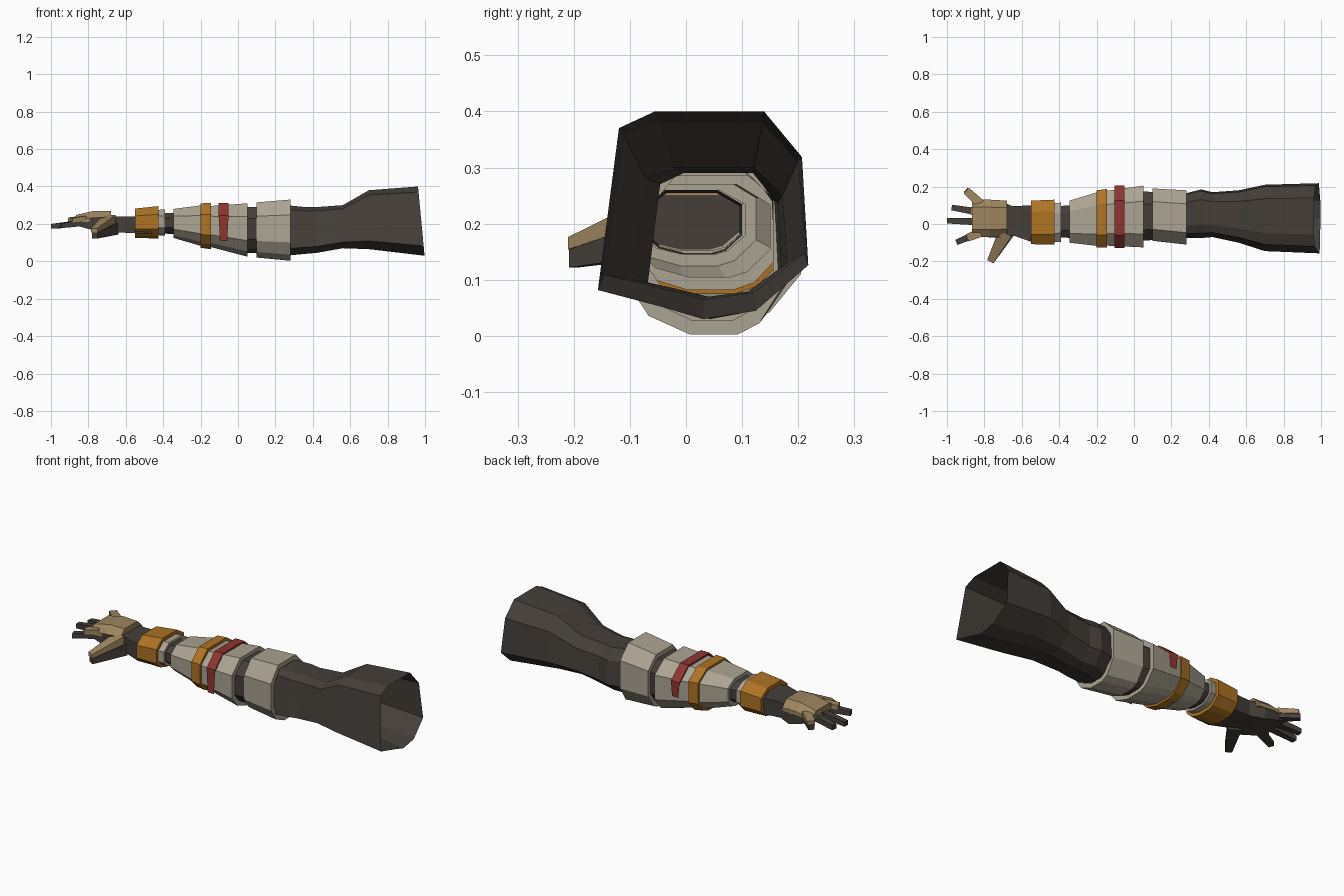
import bpy, bmesh
from mathutils import Vector

cube = bpy.data.objects.get("Cube")
if cube:
    bpy.data.objects.remove(cube)


def material(name, rgb):
    m = bpy.data.materials.new(name)
    m.use_nodes = True
    m.diffuse_color = (*rgb, 1)
    m.node_tree.nodes["Principled BSDF"].inputs["Base Color"].default_value = (*rgb, 1)
    return m


dark = material("dark cloth", (.058, .049, .041))
white = material("bone plate", (.41, .37, .29))
tan = material("tan leather", (.34, .235, .115))
orange = material("orange band", (.42, .17, .017))
red = material("red strap", (.27, .035, .03))

# Cross-sections in unit width and height
SLEEVE = [(.1, .92), (.27, 1), (.79, 1), (.97, .78), (1, .26), (.75, .04), (.5, 0), (.3, .06), (0, .14)]
PLATE = [(0, .75), (.22, 1), (.75, 1), (1, .78), (1, .3), (.83, .06), (.7, 0), (.4, 0), (.15, .1), (0, .3)]
BOX = [(0, 1), (1, 1), (1, 0), (0, 0)]
SLAB = [(0, .35), (.2, 1), (.8, 1), (1, .35), (1, 0), (0, 0)]


def build(name, mat, rings, closed=True, caps=False):
    bm = bmesh.new()
    loops = [[bm.verts.new(p) for p in r] for r in rings]
    n = len(loops[0])
    for a, b in zip(loops, loops[1:]):
        for i in range(n if closed else n - 1):
            j = (i + 1) % n
            bm.faces.new((a[i], a[j], b[j], b[i]))
    if caps:
        bm.faces.new(loops[0])
        bm.faces.new(loops[-1])
    bmesh.ops.recalc_face_normals(bm, faces=bm.faces)
    me = bpy.data.meshes.new(name)
    bm.to_mesh(me)
    bm.free()
    me.materials.append(mat)
    ob = bpy.data.objects.new(name, me)
    bpy.context.scene.collection.objects.link(ob)
    return ob


def section(profile, x, y0, y1, z0, z1, lean=0):
    return [(x - lean * (v - .5), y0 + u * (y1 - y0), z0 + v * (z1 - z0)) for u, v in profile]


def tube(name, mat, profile, stations, rim=0, caps=False):
    # Each station is x, y range, z range; rim folds both open ends inward
    def inset(s):
        return (s[0], s[1] + rim, s[2] - rim, s[3] + rim, s[4] - rim)
    if rim:
        stations = [inset(stations[0]), *stations, inset(stations[-1])]
    return build(name, mat, [section(profile, *s) for s in stations], caps=caps)


# Sleeve, open at the shoulder
tube("sleeve", dark, SLEEVE, [
    (.26, -.075, .16, .03, .30), (.36, -.075, .185, .04, .29), (.42, -.07, .17, .045, .29),
    (.56, -.1, .18, .07, .30), (.70, -.145, .21, .065, .38), (.98, -.157, .218, .03, .40, .035)])
# Layered forearm armour
tube("elbow_cuff", white, PLATE, [(.10, -.09, .19, .02, .315), (.28, -.11, .18, .003, .33)], .025)
tube("elbow_lining", dark, PLATE, [(.03, -.09, .175, .045, .29), (.12, -.085, .17, .045, .29)])
tube("forearm_plate", white, PLATE, [(-.16, -.115, .175, .08, .295), (.05, -.125, .205, .025, .31)], .025)
tube("forearm_band", orange, PLATE, [(-.2, -.125, .18, .072, .31), (-.145, -.127, .187, .065, .312)], .018)
tube("lower_forearm_plate", white, PLATE, [(-.345, -.1, .125, .125, .28), (-.19, -.118, .172, .08, .30)], .02)
tube("wrist_lining", dark, PLATE, [(-.44, -.07, .095, .15, .255), (-.32, -.075, .10, .145, .26)])
tube("wrist_ring", white, PLATE, [(-.43, -.095, .11, .14, .275), (-.39, -.095, .115, .137, .277)], .015)
tube("wrist_cuff", orange, PLATE, [(-.55, -.108, .125, .125, .282), (-.425, -.11, .13, .122, .295)], .022)

# Red strap over the top and down both sides
strap = [(-.129, .11), (-.129, .245), (-.06, .312), (.125, .312), (.205, .245), (.205, .16)]
arch = [(1, .0), (1, .0), (1.05, .005), (1.05, .005), (1, .0), (1, .0)]
build("red_strap", red, [
    [(-.077 + s * .026 * (.7 if z < .2 else 1), y, z - d) for y, z in strap]
    for s, d in ((-1, .01), (-1, 0), (1, 0), (1, .01))], closed=False)

# Palm and wrist
tube("palm", dark, BOX, [
    (-.46, -.09, .095, .15, .25), (-.55, -.095, .1, .15, .24), (-.65, -.06, .095, .155, .24),
    (-.72, -.075, .125, .15, .235), (-.86, -.065, .125, .19, .225)], caps=True)
tube("hand_back", tan, SLAB, [
    (-.68, -.065, .125, .21, .268), (-.77, -.07, .13, .215, .27), (-.865, -.07, .13, .205, .248)], caps=True)


def finger(name, mat, start, end, w, h, tip=.75):
    a, b = Vector(start), Vector(end)
    side = (b - a).cross(Vector((0, 0, 1))).normalized()
    up = Vector((0, 0, 1))
    rings = [[p + side * w * s * k + up * h * t * k for s, t in ((-1, -1), (-1, 1), (1, 1), (1, -1))]
             for p, k in ((a, 1), (b, tip))]
    build(name, mat, rings, caps=True)


# Fingers: dark glove with a tan guard over the first joints
for name, y0, tip, guard in (
        ("index", -.045, (-.95, -.098, .19), .55), ("middle", .012, (-1, .018, .187), .25),
        ("ring", .062, (-.975, .088, .187), .35), ("little", .108, (-.9, .182, .2), .95)):
    base = Vector((-.82, y0, .207))
    tip = Vector(tip)
    finger(name + "_finger", dark, base, tip, .02, .017)
    lift = Vector((0, 0, .022))
    finger(name + "_guard", tan, base + lift, base.lerp(tip, guard) + lift, .024, .014, .85)

# Thumb
finger("thumb", dark, (-.67, -.04, .175), (-.765, -.2, .138), .035, .032, .5)
finger("thumb_guard", tan, (-.69, -.05, .225), (-.768, -.202, .165), .038, .022, .5)
